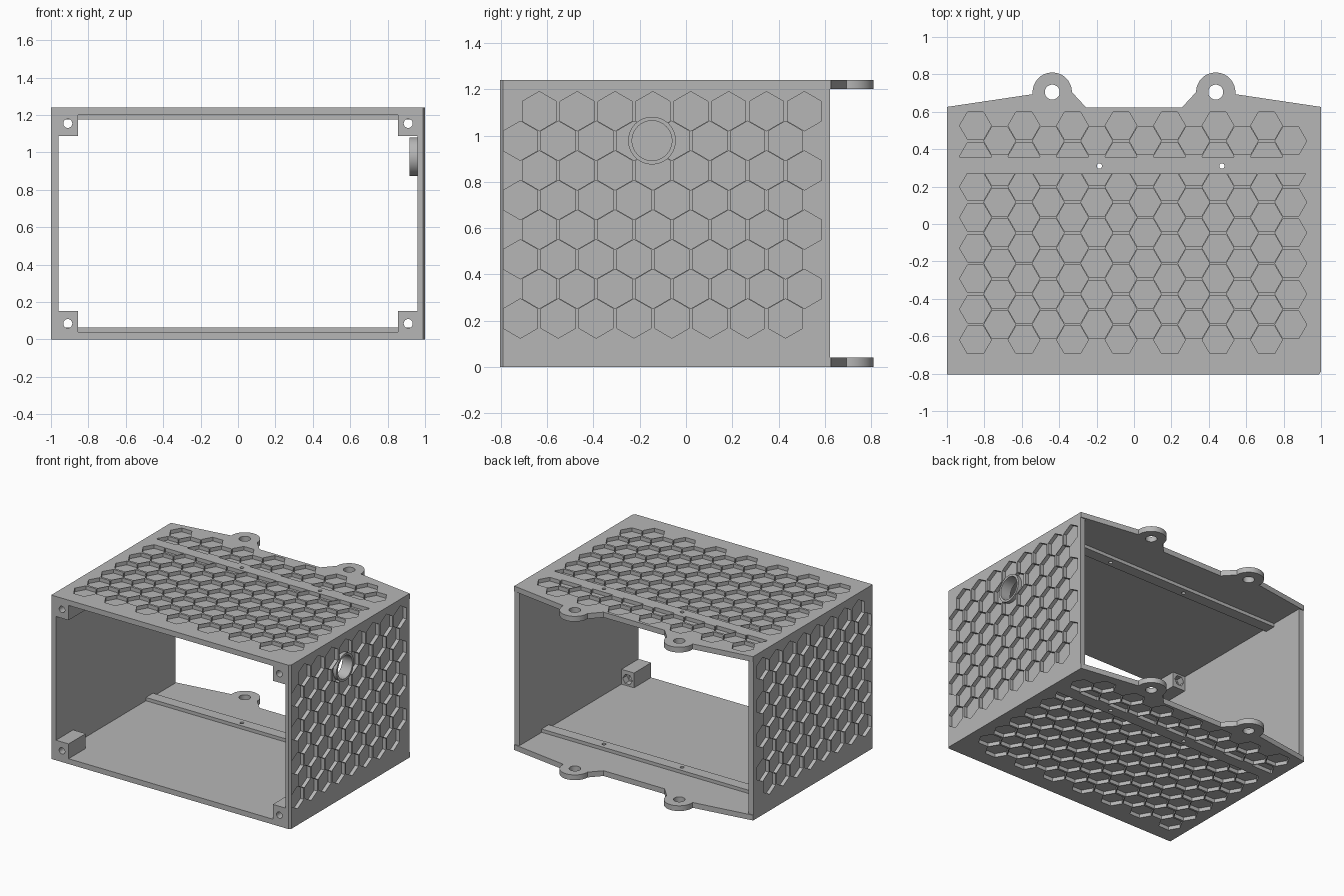
import bpy
import bmesh
from math import cos, sin, pi, radians
from mathutils import Matrix

cube = bpy.data.objects.get("Cube")
if cube:
    bpy.data.objects.remove(cube, do_unlink=True)

HEIGHT, WALL, FRONT, BACK = 1.24, 0.04, -0.805, 0.622
HEX_R, HEX_STEP, DEPTH = 0.085, 0.1637, 0.028
RAIL_Y = (0.27, 0.355)
PORT = (-0.147, 0.978)

grey = bpy.data.materials.new("plain grey")
grey.use_nodes = True
grey.diffuse_color = (0.47, 0.47, 0.47, 1)
grey.node_tree.nodes["Principled BSDF"].inputs["Base Color"].default_value = (0.47, 0.47, 0.47, 1)


def prism(bm, pts, axis, lo, hi):
    """Extrude a 2D outline along the axis."""
    def place(p, t):
        a, b = p
        return {"X": (t, a, b), "Y": (a, t, b), "Z": (a, b, t)}[axis]
    low = [bm.verts.new(place(p, lo)) for p in pts]
    high = [bm.verts.new(place(p, hi)) for p in pts]
    bm.faces.new(low)
    bm.faces.new(high)
    for i in range(len(pts)):
        j = (i + 1) % len(pts)
        bm.faces.new((low[i], low[j], high[j], high[i]))


def rect(a0, a1, b0, b1):
    return [(a0, b0), (a1, b0), (a1, b1), (a0, b1)]


def circle(a, b, r, n=48, start=0.0):
    return [(a + r * cos(start + 2 * pi * i / n), b + r * sin(start + 2 * pi * i / n)) for i in range(n)]


def make(name, prisms):
    """Object made of one or more prisms."""
    bm = bmesh.new()
    for p in prisms:
        prism(bm, *p)
    bmesh.ops.recalc_face_normals(bm, faces=bm.faces)
    mesh = bpy.data.meshes.new(name)
    bm.to_mesh(mesh)
    bm.free()
    mesh.materials.append(grey)
    obj = bpy.data.objects.new(name, mesh)
    bpy.context.collection.objects.link(obj)
    return obj


def activate(obj):
    bpy.ops.object.select_all(action="DESELECT")
    obj.select_set(True)
    bpy.context.view_layer.objects.active = obj


def cut(obj, prisms=None, cutter=None):
    """Subtract prisms, or a ready cutter, and drop the cutter."""
    cutter = cutter or make("cutter", prisms)
    cutter.hide_render = True
    mod = obj.modifiers.new("cut", "BOOLEAN")
    mod.operation, mod.solver, mod.object = "DIFFERENCE", "EXACT", cutter
    activate(obj)
    bpy.ops.object.modifier_apply(modifier=mod.name)
    bpy.data.objects.remove(cutter, do_unlink=True)


def mirrored(obj, name, axis):
    """Copy reflected across the middle of the box."""
    mesh = obj.data.copy()
    if axis == "X":
        mat = Matrix.Diagonal((-1, 1, 1, 1))
    else:
        mat = Matrix.Translation((0, 0, HEIGHT)) @ Matrix.Diagonal((1, 1, -1, 1))
    bm = bmesh.new()
    bm.from_mesh(mesh)
    bm.transform(mat)
    bmesh.ops.reverse_faces(bm, faces=bm.faces)
    bm.to_mesh(mesh)
    bm.free()
    copy = bpy.data.objects.new(name, mesh)
    bpy.context.collection.objects.link(copy)
    return copy


# Bottom plate outline with two round mounting ears
TAB_X, TAB_Y, TAB_R = 0.437, 0.705, 0.105
ear = [(0.255, BACK)]
ear += [(TAB_X + TAB_R * cos(radians(a)), TAB_Y + TAB_R * sin(radians(a)))
        for a in range(180, -9, -6)]
ear += [(1, BACK + 0.004)]
outline = [(-1, FRONT), (0.988, FRONT), (1, FRONT + 0.015)]
outline += ear[::-1] + [(-x, y) for x, y in ear]
bottom = make("bottom_plate", [(outline, "Z", 0, WALL)])
rail = make("bottom_rail", [(rect(-0.96, 0.96, *RAIL_Y), "Z", WALL, 0.065)])

# Honeycomb pockets of the plate, interrupted along the rail
pockets = []
for col in range(14):
    odd = col % 2
    for row in range(7 if odd else 8):
        x = -0.8476 + 0.1297 * col
        y = -0.62 + HEX_STEP * (row + odd / 2)
        pockets.append((circle(x, y, HEX_R, 6), "Z", -0.02, DEPTH))
plate_pockets = make("pockets", pockets)
cut(plate_pockets, [(rect(-1.2, 1.2, *RAIL_Y), "Z", -0.1, 0.1)])
cut(bottom, cutter=plate_pockets)

# Screw holes through rail and ears
screws = [(circle(x, 0.31, 0.014, 24), "Z", -0.1, 0.2) for x in (-0.185, 0.47)]
ear_holes = [(circle(x, TAB_Y, 0.04), "Z", -0.1, 0.2) for x in (-TAB_X, TAB_X)]
cut(bottom, screws + ear_holes)
cut(rail, screws)
parts = [bottom, rail, mirrored(bottom, "top_plate", "Z"), mirrored(rail, "top_rail", "Z")]

# Side walls with honeycomb pockets; the +x one has a round port
pockets = []
for row in range(8):
    for col in range(8):
        y = -0.634 - (row % 2) * HEX_STEP / 2 + HEX_STEP * col
        z = 1.105 - 0.128 * row
        pockets.append((circle(y, z, HEX_R, 6, pi / 2), "X", 1 - DEPTH, 1.02))
plain = make("plain_wall", [(rect(FRONT, BACK, WALL, HEIGHT - WALL), "X", 1 - WALL, 1)])
cut(plain, pockets)
parts.append(mirrored(plain, "side_wall", "X"))
bpy.data.objects.remove(plain, do_unlink=True)

section = [(0.96, FRONT), (0.988, FRONT), (1, FRONT + 0.015), (1, BACK), (0.96, BACK)]
port_wall = make("port_wall", [(section, "Z", WALL, HEIGHT - WALL)])
port_pockets = make("pockets", pockets)
cut(port_pockets, [(circle(*PORT, 0.103, 64), "X", 0.8, 1.1)])
cut(port_wall, cutter=port_pockets)
bore = [(circle(*PORT, 0.086, 64), "X", 0.8, 1.1)]
cut(port_wall, bore)
collar = make("port_collar", [(circle(*PORT, 0.103, 64), "X", 0.916, 0.96)])
cut(collar, bore)
parts += [port_wall, collar]

# Corner screw posts with a nut recess behind
post = make("right_bottom_post", [(rect(0.855, 0.96, WALL, 0.152), "Y", FRONT, -0.6)])
cut(post, [(circle(0.91, 0.085, 0.024, 32), "Y", -1, 0)])
cut(post, [(circle(0.91, 0.088, 0.04, 6), "Y", -0.65, -0.5)])
left_post = mirrored(post, "left_bottom_post", "X")
parts += [post, left_post, mirrored(post, "right_top_post", "Z"),
          mirrored(left_post, "left_top_post", "Z")]

# Smooth the round surfaces, keep edges crisp
for part in parts:
    activate(part)
    bpy.ops.object.shade_smooth_by_angle(angle=radians(25))
